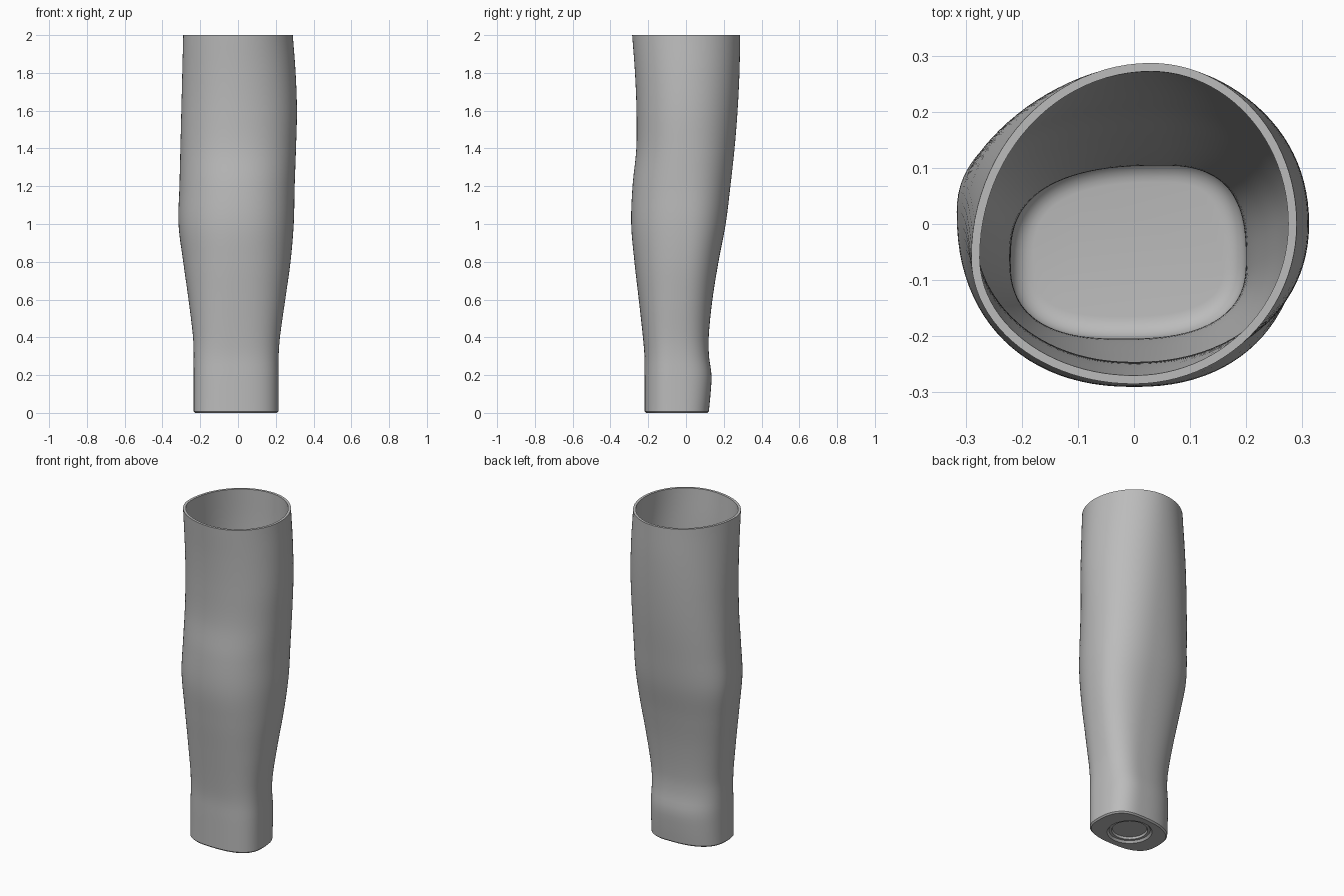
import bpy
import bmesh
from math import cos, sin, pi, radians
from mathutils import Vector

default_cube = bpy.data.objects.get("Cube")
if default_cube:
    bpy.data.objects.remove(default_cube)

SEGMENTS = 96
WALL = 0.015
FLOOR = 0.05
TOP = 2.0

# Outline extents by height: z, left side -x, right side +x, front -y, back +y
EXTENTS = [
    (0.0, -.235, .215, -.22, .12),
    (0.1, -.235, .215, -.22, .13),
    (0.2, -.235, .215, -.22, .135),
    (0.3, -.235, .215, -.22, .122),
    (0.4, -.238, .222, -.228, .12),
    (0.6, -.262, .25, -.25, .14),
    (0.8, -.29, .278, -.273, .172),
    (1.0, -.315, .295, -.29, .21),
    (1.2, -.31, .3, -.283, .235),
    (1.4, -.305, .307, -.263, .257),
    (1.6, -.3, .312, -.262, .273),
    (1.8, -.295, .305, -.27, .283),
    (2.0, -.29, .29, -.285, .287),
]
# Where each extreme sits, and the squareness: z, x front, x back, y left, y right, power
SHAPE = [
    (0.0, -.02, .05, -.07, -.06, 2.6),
    (0.35, -.02, .05, -.06, -.06, 2.5),
    (1.0, 0, .03, .02, 0, 2.25),
    (1.6, 0, .03, 0, 0, 2.1),
    (2.0, 0, .03, -.06, 0, 2.0),
]


def sample(table, z):
    """Smoothly interpolate a table of rows keyed by height."""
    last = len(table) - 1
    i = max(k for k in range(last) if table[k][0] <= z or k == 0)
    a, b = table[i], table[i + 1]
    before, after = table[max(i - 1, 0)], table[min(i + 2, last)]
    h = b[0] - a[0]
    t = (z - a[0]) / h
    values = []
    for k in range(1, len(a)):
        m0 = (b[k] - before[k]) / (b[0] - before[0]) * h
        m1 = (after[k] - a[k]) / (after[0] - a[0]) * h
        values.append(a[k] + t * m0 + t * t * (3 * (b[k] - a[k]) - 2 * m0 - m1)
                      + t ** 3 * (2 * (a[k] - b[k]) + m0 + m1))
    return values


def section(z, inset=0.0):
    """Rounded cross-section at a height, optionally moved inwards."""
    xl, xr, yf, yb = sample(EXTENTS, z)
    x_front, x_back, y_left, y_right, power = sample(SHAPE, z)
    points = []
    for i in range(SEGMENTS):
        c, s = cos(2 * pi * i / SEGMENTS), sin(2 * pi * i / SEGMENTS)
        cx = x_back if s > 0 else x_front
        cy = y_right if c > 0 else y_left
        u, v = abs(c) ** (2 / power), abs(s) ** (2 / power)
        points.append(Vector((cx + ((xr if c > 0 else xl) - cx) * u,
                              cy + ((yb if s > 0 else yf) - cy) * v, z)))
    moved = []
    for i, p in enumerate(points):
        d = points[(i + 1) % SEGMENTS] - points[i - 1]
        moved.append(p + Vector((-d.y, d.x, 0)).normalized() * inset)
    return moved


def at_height(points, z):
    return [Vector((p.x, p.y, z)) for p in points]


def circle(radius, z):
    return [Vector((-.01 + radius * cos(2 * pi * i / SEGMENTS),
                    -.05 + radius * sin(2 * pi * i / SEGMENTS), z))
            for i in range(SEGMENTS)]


# Stepped round recess under the base, from its centre outwards
rings = [circle(.095, .024), circle(.1, .012), circle(.115, .012), circle(.125, 0)]

# Bevelled base edge and outer wall
rings.append(at_height(section(0, .008), 0))
STEPS = 64
rings += [section(.008 + (TOP - .008) * i / STEPS) for i in range(STEPS + 1)]

# Flat rim and inner wall
fillet = .04
low = FLOOR + fillet
rings += [section(TOP + (low - TOP) * i / STEPS, WALL) for i in range(STEPS + 1)]

# Rounded corner down to the inner floor
for i in range(1, 7):
    a = i / 6 * pi / 2
    rings.append(at_height(section(low, WALL + fillet * (1 - cos(a))),
                           low - fillet * sin(a)))

bm = bmesh.new()
loops = [[bm.verts.new(p) for p in ring] for ring in rings]
for lower, upper in zip(loops, loops[1:]):
    for i in range(SEGMENTS):
        j = (i + 1) % SEGMENTS
        bm.faces.new((lower[i], lower[j], upper[j], upper[i]))
bm.faces.new(loops[0][::-1])
bm.faces.new(loops[-1])
bmesh.ops.recalc_face_normals(bm, faces=bm.faces)

mesh = bpy.data.meshes.new("sleeve_shell")
bm.to_mesh(mesh)
bm.free()
shell = bpy.data.objects.new("sleeve_shell", mesh)
bpy.context.collection.objects.link(shell)

# Single grey finish
grey = bpy.data.materials.new("plain grey")
grey.use_nodes = True
colour = (.5, .5, .5, 1)
grey.diffuse_color = colour
grey.node_tree.nodes["Principled BSDF"].inputs["Base Color"].default_value = colour
mesh.materials.append(grey)

bpy.ops.object.select_all(action="DESELECT")
shell.select_set(True)
bpy.context.view_layer.objects.active = shell
bpy.ops.object.shade_smooth_by_angle(angle=radians(30))
